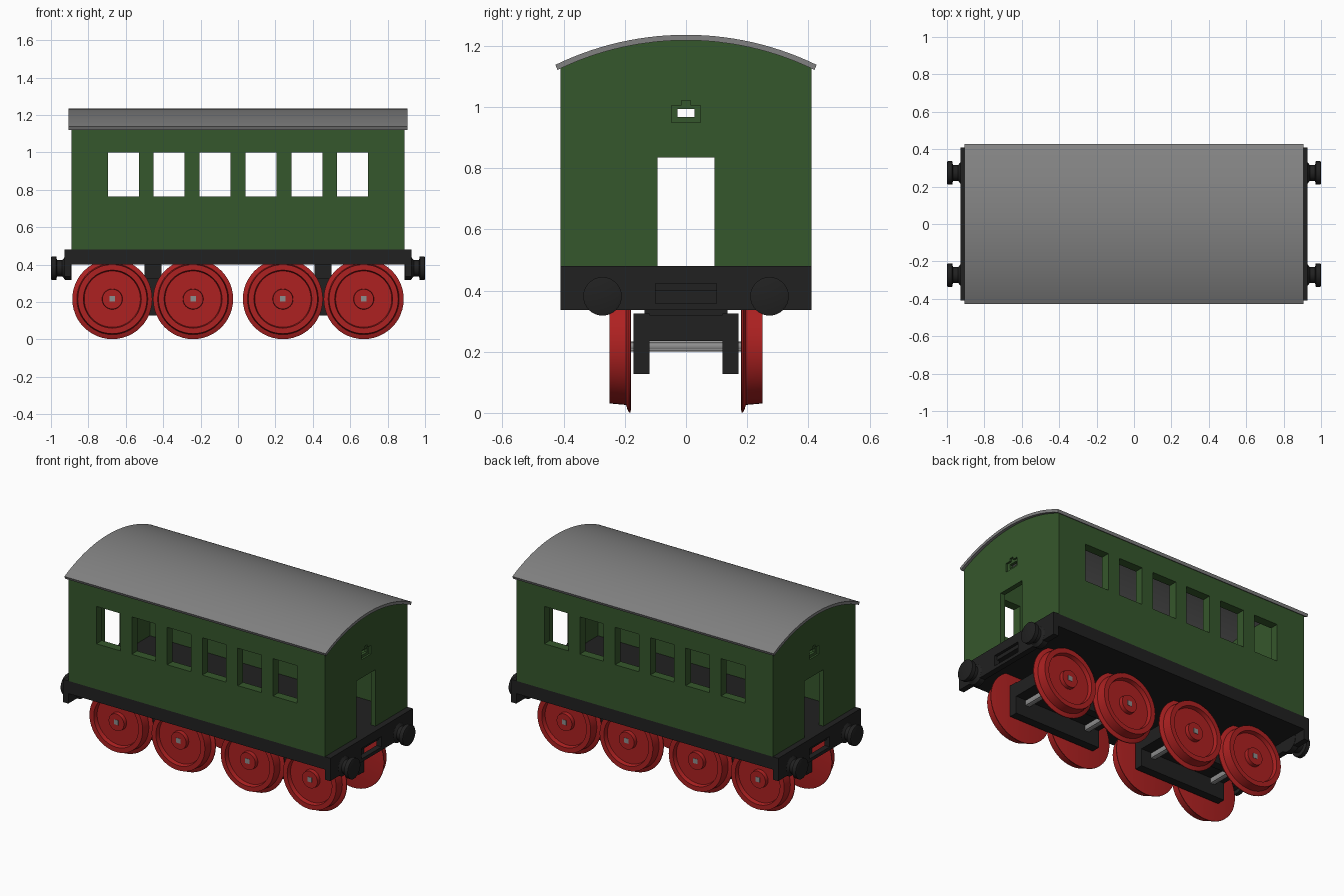
import bpy, bmesh, math
from mathutils import Matrix

if "Cube" in bpy.data.objects:
    bpy.data.objects.remove(bpy.data.objects["Cube"])


def material(name, rgb):
    m = bpy.data.materials.new(name)
    m.diffuse_color = (*rgb, 1)
    m.use_nodes = True
    m.node_tree.nodes["Principled BSDF"].inputs["Base Color"].default_value = m.diffuse_color
    return m


GREEN = material("coach green", (0.036, 0.095, 0.025))
BLACK = material("frame black", (0.015, 0.015, 0.015))
RED = material("wheel red", (0.42, 0.015, 0.015))
GREY = material("roof grey", (0.22, 0.22, 0.22))
STEEL = material("axle steel", (0.27, 0.27, 0.27))


def make(name, bm, mat, smooth=False):
    bmesh.ops.recalc_face_normals(bm, faces=bm.faces)
    me = bpy.data.meshes.new(name)
    bm.to_mesh(me)
    bm.free()
    ob = bpy.data.objects.new(name, me)
    bpy.context.collection.objects.link(ob)
    me.materials.append(mat)
    if smooth:
        bpy.ops.object.select_all(action='DESELECT')
        ob.select_set(True)
        bpy.context.view_layer.objects.active = ob
        bpy.ops.object.shade_smooth_by_angle(angle=math.radians(30))
    return ob


def box(name, x, y, z, mat):
    """Box from (min, max) pairs."""
    bm = bmesh.new()
    bmesh.ops.create_cube(bm, size=1)
    for v in bm.verts:
        for i, (a, b) in enumerate((x, y, z)):
            v.co[i] = a if v.co[i] < 0 else b
    return make(name, bm, mat)


def prism(name, yz, x0, x1, mat, smooth=False):
    """Profile in the yz plane extruded along x."""
    bm = bmesh.new()
    a = [bm.verts.new((x0, y, z)) for y, z in yz]
    b = [bm.verts.new((x1, y, z)) for y, z in yz]
    n = len(yz)
    bm.faces.new(a)
    bm.faces.new(b[::-1])
    for i in range(n):
        bm.faces.new((a[i], b[i], b[(i + 1) % n], a[(i + 1) % n]))
    return make(name, bm, mat, smooth)


def lathe(name, profile, place, mat, steps=48):
    """Spin (radius, height) points round z, then place the result."""
    bm = bmesh.new()
    vs = [bm.verts.new((r, 0, h)) for r, h in profile]
    es = [bm.edges.new(p) for p in zip(vs, vs[1:])]
    bmesh.ops.spin(bm, geom=vs + es, cent=(0, 0, 0), axis=(0, 0, 1),
                   angle=math.tau, steps=steps, use_merge=True)
    bmesh.ops.remove_doubles(bm, verts=bm.verts, dist=1e-5)
    bm.transform(place)
    return make(name, bm, mat, True)


def cut(ob, cutters):
    """Subtract the cutters, bake the result and delete them."""
    for c in cutters:
        m = ob.modifiers.new("cut", 'BOOLEAN')
        m.object, m.operation, m.solver = c, 'DIFFERENCE', 'EXACT'
        c.hide_render = True
    bpy.context.view_layer.update()
    dg = bpy.context.evaluated_depsgraph_get()
    me = bpy.data.meshes.new_from_object(ob.evaluated_get(dg))
    ob.modifiers.clear()
    ob.data = me
    for c in cutters:
        bpy.data.objects.remove(c)


# Arched roof shell
R, CZ = 0.96, 1.218 - 0.96


def arc(radius, half, n=28):
    t = math.asin(half / radius)
    return [(radius * math.sin(t * (2 * i / n - 1)),
             CZ + radius * math.cos(t * (2 * i / n - 1))) for i in range(n + 1)]


prism("roof", arc(R, 0.42) + arc(R + 0.018, 0.427)[::-1], -0.907, 0.907, GREY, True)

# Coach body: arched prism hollowed out, with windows and end doors
body = prism("coach_body", [(-0.41, 0.48)] + arc(R, 0.41) + [(0.41, 0.48)],
             -0.89, 0.89, GREEN)
cutters = [box("inside", (-0.86, 0.86), (-0.355, 0.355), (0.4, 1.4), GREEN),
           box("doorway", (-1, 1), (-0.093, 0.093), (0.4, 0.835), GREEN),
           box("end_slot", (-1, 1), (-0.028, 0.028), (0.967, 0.993), GREEN)]
for s in (-1, 1):
    xr = sorted((s * 0.878, s * 1.0))
    outline = [(-0.047, 0.95), (0.047, 0.95), (0.047, 1.005), (0.015, 1.005),
               (0.015, 1.022), (-0.015, 1.022), (-0.015, 1.005), (-0.047, 1.005)]
    cutters.append(prism("end_recess", outline, *xr, GREEN))
    for c in (0.122, 0.368, 0.613):
        cutters.append(box("window", (s * c - 0.083, s * c + 0.083),
                           (-0.6, 0.6), (0.765, 1.0), GREEN))
cut(body, cutters)

# Underframe floor
box("underframe", (-0.91, 0.91), (-0.41, 0.41), (0.40, 0.48), BLACK)

for s in (-1, 1):
    # Buffer beam with a coupling slot
    beam = box("buffer_beam", sorted((s * 0.892, s * 0.928)), (-0.41, 0.41),
               (0.337, 0.48), BLACK)
    cut(beam, [box("coupling_slot", sorted((s * 0.85, s * 1.0)), (-0.1, 0.1),
                   (0.357, 0.423), BLACK)])
    # Buffers: collar, stem and round head
    for t in (-1, 1):
        lathe("buffer", [(0, 0.89), (0.063, 0.89), (0.063, 0.925), (0.052, 0.932),
                         (0.043, 0.94), (0.043, 0.968), (0.063, 0.972),
                         (0.063, 0.997), (0.055, 1.0), (0, 1.0)],
              Matrix.Translation((0, t * 0.273, 0.381))
              @ Matrix.Rotation(s * math.pi / 2, 4, 'Y'), BLACK, 32)

    # Bogie: pivot, plate and two side frames
    bx = s * 0.455
    box("bogie_pivot", (bx - 0.045, bx + 0.045), (-0.135, 0.135), (0.30, 0.41), BLACK)
    box("bogie_plate", (bx - 0.3, bx + 0.3), (-0.13, 0.13), (0.235, 0.32), BLACK)
    for t in (-1, 1):
        box("bogie_side_frame", (bx - 0.3, bx + 0.3), sorted((t * 0.12, t * 0.172)),
            (0.127, 0.325), BLACK)

    for wx in (s * 0.24, s * 0.672):
        # Axle with square ends showing in the hubs
        lathe("axle", [(0, -0.2), (0.017, -0.2), (0.017, 0.2), (0, 0.2)],
              Matrix.Translation((wx, 0, 0.217))
              @ Matrix.Rotation(math.pi / 2, 4, 'X'), STEEL, 16)
        box("axle_end", (wx - 0.015, wx + 0.015), (-0.25, 0.25), (0.202, 0.232), STEEL)
        # Flanged wheels with dished faces and hubs
        for t in (-1, 1):
            lathe("wheel", [(0, 0.248), (0.053, 0.248), (0.055, 0.224), (0.15, 0.224),
                            (0.155, 0.25), (0.185, 0.25), (0.19, 0.196), (0.203, 0.192),
                            (0.214, 0.187), (0.214, 0.182), (0.205, 0.18), (0, 0.18)],
                  Matrix.Translation((wx, 0, 0.216))
                  @ Matrix.Rotation(-t * math.pi / 2, 4, 'X'), RED)
